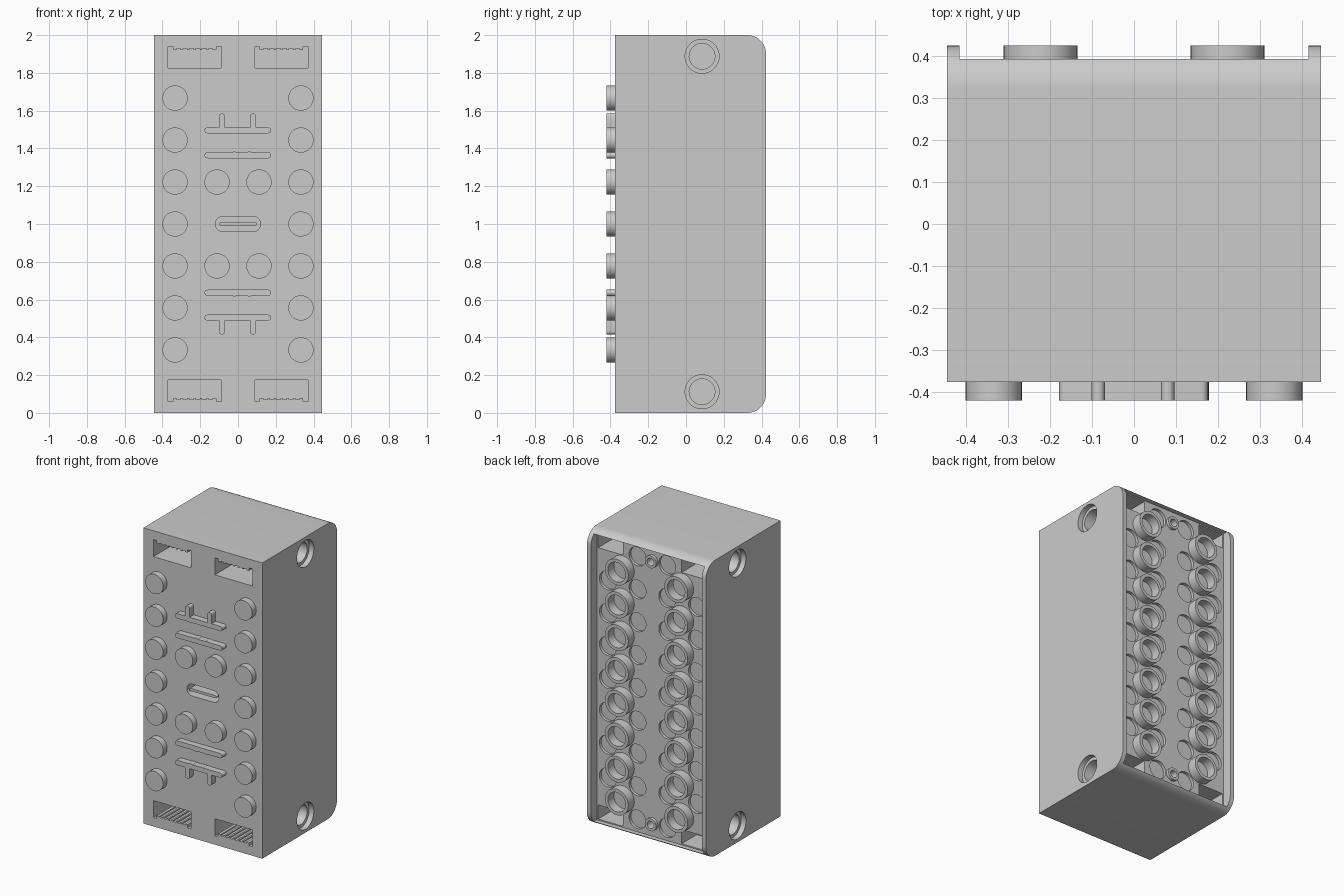
import bpy, bmesh, math
from mathutils import Matrix, Vector

if "Cube" in bpy.data.objects:
    bpy.data.objects.remove(bpy.data.objects["Cube"], do_unlink=True)

grey = bpy.data.materials.new("plain grey")
grey.use_nodes = True
grey.diffuse_color = (0.6, 0.6, 0.6, 1)
for node in grey.node_tree.nodes:
    if node.type == 'BSDF_PRINCIPLED':
        node.inputs["Base Color"].default_value = (0.6, 0.6, 0.6, 1)

PITCH = 2 / 9          # stud spacing
FRONT, FLOOR, BACK = -0.376, 0.36, 0.424
HALF = 0.445
STUD_R = 0.0667
PROUD = -0.42          # face of everything raised on the front


def box(bm, x0, x1, y0, y1, z0, z1):
    centre = Vector((x0 + x1, y0 + y1, z0 + z1)) / 2
    size = (abs(x1 - x0), abs(y1 - y0), abs(z1 - z0), 1)
    bmesh.ops.create_cube(bm, size=1, matrix=Matrix.Translation(centre) @ Matrix.Diagonal(size))


def rod(bm, axis, centre, r, length, sides=40):
    turn = Matrix.Rotation(math.pi / 2, 4, 'X' if axis == 'y' else 'Y')
    bmesh.ops.create_cone(bm, cap_ends=True, segments=sides, radius1=r, radius2=r,
                          depth=length, matrix=Matrix.Translation(centre) @ turn)


def rod_y(bm, x, z, r, y0, y1):
    rod(bm, 'y', (x, (y0 + y1) / 2, z), r, y1 - y0)


def capsule(bm, x0, z0, x1, z1, r, y0, y1):
    """Round-ended bar between two points, extruded along y."""
    a = math.atan2(z1 - z0, x1 - x0)
    pts = []
    for cx, cz, start in ((x1, z1, a - math.pi / 2), (x0, z0, a + math.pi / 2)):
        for i in range(9):
            t = start + math.pi * i / 8
            pts.append(bm.verts.new((cx + r * math.cos(t), y0, cz + r * math.sin(t))))
    extrude(bm, pts, (0, y1 - y0, 0))


def extrude(bm, verts, vec):
    face = bm.faces.new(verts)
    new = bmesh.ops.extrude_face_region(bm, geom=[face], use_keep_orig=True)
    bmesh.ops.translate(bm, vec=vec, verts=[g for g in new["geom"] if isinstance(g, bmesh.types.BMVert)])


def finish(bm, name):
    bmesh.ops.recalc_face_normals(bm, faces=bm.faces)
    mesh = bpy.data.meshes.new(name)
    bm.to_mesh(mesh)
    bm.free()
    mesh.materials.append(grey)
    ob = bpy.data.objects.new(name, mesh)
    bpy.context.collection.objects.link(ob)
    return ob


def select(ob):
    bpy.ops.object.select_all(action='DESELECT')
    ob.select_set(True)
    bpy.context.view_layer.objects.active = ob


def cut(target, bm):
    cutter = finish(bm, "cutter")
    cutter.hide_render = True
    mod = target.modifiers.new("cut", 'BOOLEAN')
    mod.operation, mod.solver, mod.object = 'DIFFERENCE', 'EXACT', cutter
    select(target)
    bpy.ops.object.modifier_apply(modifier=mod.name)
    bpy.data.objects.remove(cutter, do_unlink=True)


def smooth(ob):
    select(ob)
    bpy.ops.object.shade_smooth_by_angle(angle=math.radians(30))


SIGNS = [(sx, sz) for sx in (-1, 1) for sz in (-1, 1)]

# Housing: side profile with rounded rear edges
bm = bmesh.new()
R = 0.1
profile = [(FRONT, 0), (FRONT, 2)]
for cz, start in ((2 - R, 90), (R, 0)):
    for i in range(13):
        t = math.radians(start - 7.5 * i)
        profile.append((BACK - R + R * math.cos(t), cz + R * math.sin(t)))
extrude(bm, [bm.verts.new((-HALF, y, z)) for y, z in profile], (2 * HALF, 0, 0))
housing = finish(bm, "housing")

# Shallow open rear
bm = bmesh.new()
box(bm, -0.415, 0.415, FLOOR, 0.6, 0.027, 1.973)
cut(housing, bm)

# Rear stud sockets and screw holes
bm = bmesh.new()
for k in range(-4, 5):
    for x in (-1.5, -0.5, 0.5, 1.5):
        if abs(k) < 4 or abs(x) < 1:
            rod_y(bm, x * PITCH, 1 + k * PITCH, 0.063, FLOOR - 0.02, FLOOR + 0.05)
for k in (-4, 4):
    rod_y(bm, 0, 1 + k * PITCH, 0.025, FLOOR - 0.1, FLOOR + 0.05)
cut(housing, bm)

# Rear corner pockets, front connector slots and the central port
bm = bmesh.new()
for sx, sz in SIGNS:
    box(bm, sx * 0.22, sx * 0.405, 0.2, FLOOR + 0.05, 1 + sz * 0.87, 1 + sz * 0.965)
    box(bm, sx * 0.09, sx * 0.37, FRONT - 0.05, -0.08, 1 + sz * 0.825, 1 + sz * 0.92)
capsule(bm, -0.08, 1, 0.08, 1, 0.04, FRONT - 0.05, FRONT + 0.08)
cut(housing, bm)

# Key tabs and pin grooves in the connector slots
bm = bmesh.new()
for sx, sz in SIGNS:
    for x in (0.09, 0.345):
        box(bm, sx * x, sx * (x + 0.025), FRONT - 0.05, -0.08, 1 + sz * 0.9, 1 + sz * 0.94)
    for i in range(6):
        x = 0.134 + 0.034 * i
        box(bm, sx * x, sx * (x + 0.022), FRONT - 0.05, -0.08, 1 + sz * 0.9, 1 + sz * 0.928)
cut(housing, bm)

# Side pin holes with counterbores
for r, depth in ((0.09, 0.035), (0.068, 0.3)):
    bm = bmesh.new()
    for sx, sz in SIGNS:
        rod(bm, 'x', (sx * (HALF + 0.05 - depth / 2 - 0.025), 0.085, 1 + sz * 0.888), r, depth + 0.05)
    cut(housing, bm)
smooth(housing)

# Port tongue
bm = bmesh.new()
capsule(bm, -0.092, 1, 0.092, 1, 0.009, FRONT, FRONT + 0.09)
smooth(finish(bm, "port_tongue"))

# Front studs
bm = bmesh.new()
for sx in (-1, 1):
    for k in range(-3, 4):
        rod_y(bm, sx * 1.5 * PITCH, 1 + k * PITCH, STUD_R, PROUD, FRONT + 0.01)
    for k in (-1, 1):
        rod_y(bm, sx * PITCH / 2, 1 + k * PITCH, STUD_R, PROUD, FRONT + 0.01)
smooth(finish(bm, "front_studs"))

# Raised guide bars with small bumps and two tines
bm = bmesh.new()
for sz in (-1, 1):
    for z in (0.364, 0.496):
        capsule(bm, -0.162, 1 + sz * z, 0.16, 1 + sz * z, 0.016, PROUD, FRONT + 0.01)
    for x in (-0.085, 0.08):
        capsule(bm, x, 1 + sz * 0.5, x, 1 + sz * 0.569, 0.016, PROUD, FRONT + 0.01)
    for x in (-0.02, 0.06):
        rod_y(bm, x, 1 + sz * 0.366, 0.018, PROUD, FRONT + 0.01)
        rod_y(bm, x - 0.04, 1 + sz * 0.494, 0.018, PROUD, FRONT + 0.01)
smooth(finish(bm, "guide_bars"))

# Rear clutch tubes and screw bosses
tubes, bores = bmesh.new(), bmesh.new()
for k in range(-4, 4):
    for x in (-PITCH, PITCH):
        z = 1 + (k + 0.5) * PITCH
        rod_y(tubes, x, z, 0.0875, FLOOR - 0.005, BACK)
        rod_y(bores, x, z, 0.066, FLOOR - 0.05, BACK + 0.05)
for k in (-4, 4):
    rod_y(tubes, 0, 1 + k * PITCH, 0.042, FLOOR - 0.005, FLOOR + 0.02)
    rod_y(bores, 0, 1 + k * PITCH, 0.025, FLOOR - 0.05, BACK)
clutch_tubes = finish(tubes, "clutch_tubes")
cut(clutch_tubes, bores)
smooth(clutch_tubes)
